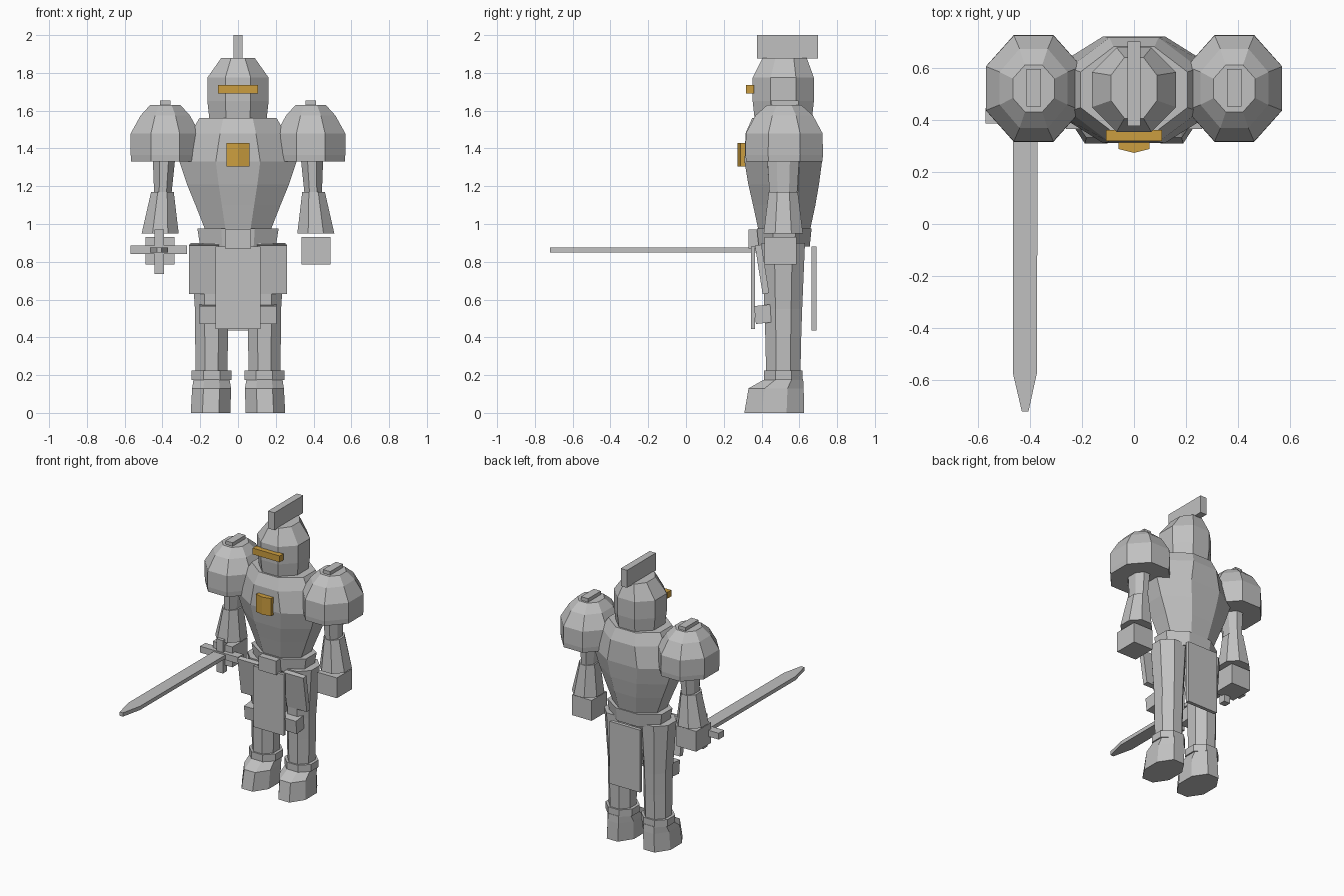
import bpy, bmesh, math
from mathutils import Matrix, Vector

if "Cube" in bpy.data.objects:
    bpy.data.objects.remove(bpy.data.objects["Cube"])


def material(name, rgb):
    m = bpy.data.materials.new(name)
    m.diffuse_color = (*rgb, 1)
    m.use_nodes = True
    m.node_tree.nodes["Principled BSDF"].inputs["Base Color"].default_value = m.diffuse_color
    return m


STEEL = material("steel grey", (0.53, 0.53, 0.53))
GOLD = material("gold", (0.60, 0.34, 0.05))
CY = 0.515  # body centre line in depth


def finish(name, bm, mat=STEEL):
    bmesh.ops.recalc_face_normals(bm, faces=bm.faces)
    me = bpy.data.meshes.new(name)
    bm.to_mesh(me)
    bm.free()
    me.materials.append(mat)
    ob = bpy.data.objects.new(name, me)
    bpy.context.collection.objects.link(ob)
    return ob


def box(name, x, y, z, mat=STEEL, tilt=0.0):
    """Box from (min, max) ranges, optionally tilted about the x axis."""
    bm = bmesh.new()
    size = [b - a for a, b in (x, y, z)]
    mid = Vector([(a + b) / 2 for a, b in (x, y, z)])
    mat4 = (Matrix.Translation(mid) @ Matrix.Rotation(math.radians(tilt), 4, 'X')
            @ Matrix.Diagonal((*size, 1)))
    bmesh.ops.create_cube(bm, size=1, matrix=mat4)
    return finish(name, bm, mat)


def loft(name, rings, corner=0.414):
    """Stacked octagons; each ring is (z, x centre, y centre, half x, half y)."""
    bm = bmesh.new()
    c = corner
    oct8 = [(c, -1), (1, -.414), (1, .414), (c, 1), (-c, 1), (-1, .414), (-1, -.414), (-c, -1)]
    loops = [[bm.verts.new((cx + hx * u, cy + hy * v, z)) for u, v in oct8]
             for z, cx, cy, hx, hy in rings]
    for a, b in zip(loops, loops[1:]):
        for i in range(8):
            j = (i + 1) % 8
            bm.faces.new((a[i], a[j], b[j], b[i]))
    bm.faces.new(loops[0])
    bm.faces.new(loops[-1])
    return finish(name, bm)


def prism(name, outline, z0, z1, mat=STEEL):
    """Extrude an (x, y) outline upward."""
    bm = bmesh.new()
    face = bm.faces.new([bm.verts.new((x, y, z0)) for x, y in outline])
    out = bmesh.ops.extrude_face_region(bm, geom=[face])
    for v in out["geom"]:
        if isinstance(v, bmesh.types.BMVert):
            v.co.z = z1
    return finish(name, bm, mat)


def both_sides(ob):
    """Mirror a part across x = 0."""
    ob.modifiers.new("mirror", 'MIRROR').use_mirror_merge = False


# Helmet, crest and visor
loft("helmet", [(1.54, 0, CY, .15, .15), (1.65, 0, CY, .162, .162),
                (1.775, 0, CY, .162, .162), (1.88, 0, .522, .088, .117)])
box("helmet_crest", (-.025, .025), (.375, .70), (1.875, 2.0))
box("visor_slit", (-.107, .107), (.318, .36), (1.69, 1.735), GOLD)

# Torso and belt
loft("torso", [(.96, 0, .52, .17, .135), (1.10, 0, .52, .225, .165), (1.21, 0, .517, .27, .187),
               (1.33, 0, CY, .31, .205), (1.48, 0, CY, .25, .20), (1.56, 0, CY, .205, .165)], .38)
prism("chest_emblem", [(-.06, .33), (-.06, .288), (0, .273), (.06, .288), (.06, .33)],
      1.305, 1.43, GOLD)
loft("belt", [(.88, 0, .52, .20, .135), (.975, 0, .52, .215, .145)])
box("belt_buckle", (-.07, .07), (.33, .40), (.87, .97))

# Hanging cloth front and back
box("front_tabard", (-.12, .12), (.345, .366), (.445, .88))
box("back_tabard", (-.12, .12), (.665, .69), (.435, .88))

# Legs
LX = .14
both_sides(loft("leg", [(.17, LX, CY, .083, .09), (.40, LX, CY, .087, .095),
                        (.55, LX, CY, .088, .10), (.90, LX, CY, .112, .115)]))
both_sides(box("hip_plate", (.10, .26), (.385, .42), (.63, .89), tilt=9))
both_sides(box("knee_pad", (.075, .205), (.365, .45), (.475, .57), tilt=6))
both_sides(loft("boot_cuff", [(.175, LX, CY, .105, .102), (.225, LX, CY, .105, .102)]))
both_sides(loft("boot", [(0, .145, .467, .105, .158), (.13, LX, .477, .103, .146),
                         (.18, LX, .52, .095, .10)]))

# Shoulders
SX = .385
both_sides(loft("shoulder_guard", [(1.33, SX, .52, .180, .202), (1.365, SX, .52, .183, .205),
                                   (1.48, SX, .52, .183, .203), (1.575, SX, .52, .13, .152),
                                   (1.63, SX, .52, .08, .09)]))
both_sides(box("shoulder_ridge", (.357, .413), (.45, .595), (1.61, 1.655)))

# Arms and fists
both_sides(loft("upper_arm", [(1.16, .398, CY, .046, .073), (1.40, .39, CY, .063, .088)]))
both_sides(loft("forearm", [(.95, .412, CY, .098, .104), (1.17, .40, CY, .06, .077)]))
both_sides(box("fist", (.335, .49), (.415, .585), (.785, .93)))

# Sword held forward in the right fist
box("sword_guard", (-.57, -.27), (.385, .445), (.84, .885))
box("sword_guard_upright", (-.442, -.393), (.39, .44), (.735, .97))
prism("sword_blade", [(-.463, .42), (-.465, -.57), (-.43, -.72), (-.405, -.72),
                      (-.372, -.57), (-.37, .42)], .848, .875)
